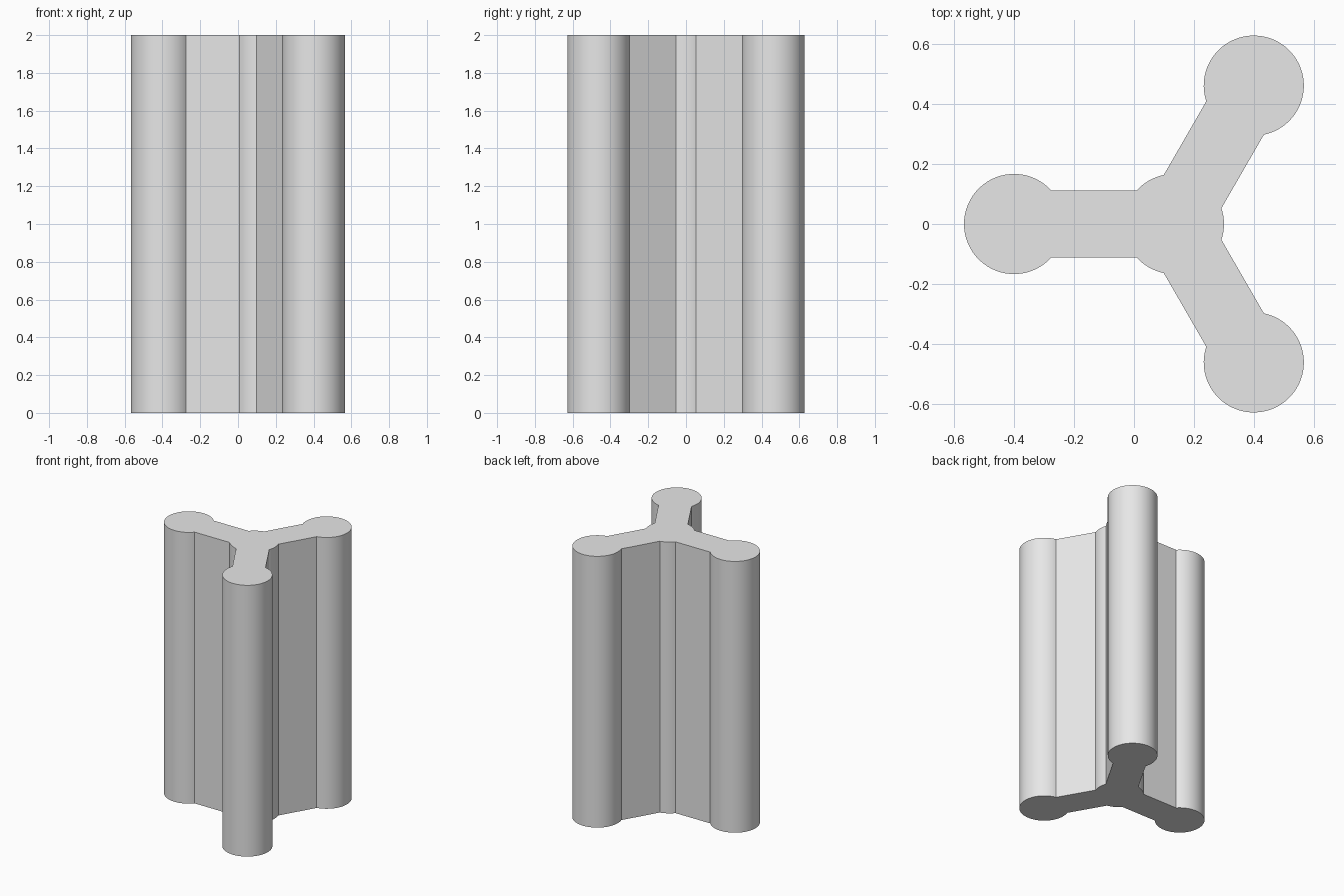
import bpy, bmesh, math
from mathutils import Vector

if "Cube" in bpy.data.objects:
    bpy.data.objects.remove(bpy.data.objects["Cube"], do_unlink=True)

HEIGHT = 2.0
RADIUS = 0.167       # lobes and hub
HALF_WEB = 0.111     # half thickness of each web
ARM = 0.533          # hub centre to lobe centre
HUB = Vector((0.133, 0))

grey = bpy.data.materials.new("light_grey")
grey.use_nodes = True
colour = (0.8, 0.8, 0.8, 1)
grey.diffuse_color = colour
grey.node_tree.nodes["Principled BSDF"].inputs["Base Color"].default_value = colour


def arc(centre, start, end, steps):
    """Points on an arc, anticlockwise from start to end."""
    angles = [start + (end - start) * i / steps for i in range(steps + 1)]
    return [centre + RADIUS * Vector((math.cos(a), math.sin(a))) for a in angles]


# Outline: a round lobe on each arm, then the hub arc before the next arm
meet = math.asin(HALF_WEB / RADIUS)
third = math.tau / 3
outline = []
for i in range(3):
    turn = math.pi / 3 + i * third
    lobe = HUB + ARM * Vector((math.cos(turn), math.sin(turn)))
    outline += arc(lobe, turn - math.pi + meet, turn + math.pi - meet, 48)
    outline += arc(HUB, turn + meet, turn + third - meet, 8)

# Extrude the outline into a solid bar
bm = bmesh.new()
base = bm.faces.new([bm.verts.new((p.x, p.y, 0)) for p in outline])
top = bmesh.ops.extrude_face_region(bm, geom=[base], use_keep_orig=True)
bmesh.ops.translate(bm, vec=(0, 0, HEIGHT),
                    verts=[g for g in top["geom"] if isinstance(g, bmesh.types.BMVert)])
bmesh.ops.recalc_face_normals(bm, faces=bm.faces)
mesh = bpy.data.meshes.new("three_lobed_bar")
bm.to_mesh(mesh)
bm.free()
mesh.materials.append(grey)

bar = bpy.data.objects.new("three_lobed_bar", mesh)
bpy.context.collection.objects.link(bar)
bpy.ops.object.select_all(action="DESELECT")
bar.select_set(True)
bpy.context.view_layer.objects.active = bar
bpy.ops.object.shade_smooth_by_angle(angle=math.radians(20))
